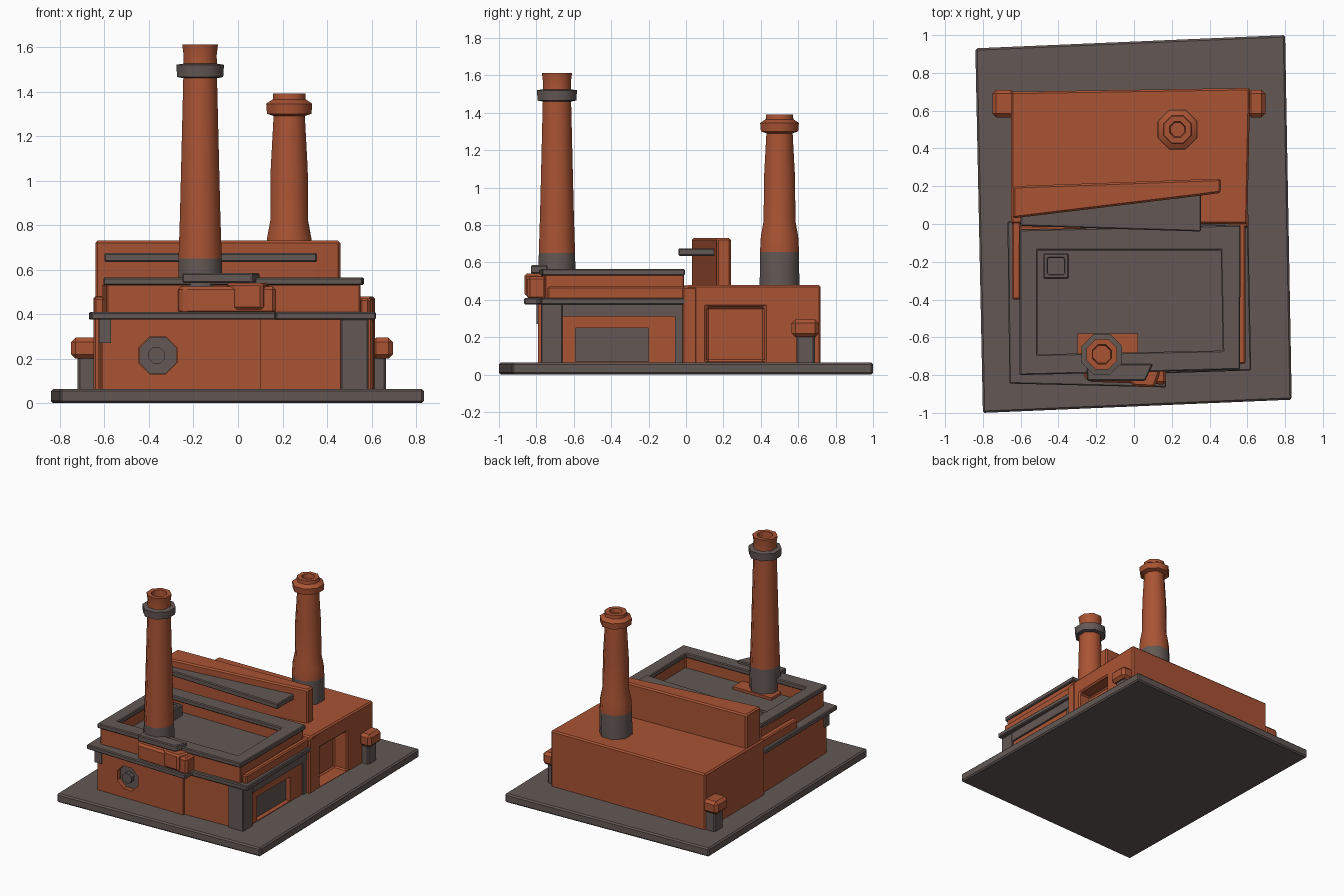
import bpy, bmesh, math

if "Cube" in bpy.data.objects:
    bpy.data.objects.remove(bpy.data.objects["Cube"])


def material(name, rgb):
    m = bpy.data.materials.new(name)
    m.diffuse_color = (*rgb, 1)
    m.use_nodes = True
    m.node_tree.nodes["Principled BSDF"].inputs["Base Color"].default_value = m.diffuse_color
    return m


BRICK = material("brick orange", (0.40, 0.088, 0.034))
STONE = material("warm grey stone", (0.125, 0.098, 0.09))


def finish(name, bm, mats, bevel=0.0):
    bmesh.ops.recalc_face_normals(bm, faces=bm.faces)
    me = bpy.data.meshes.new(name)
    bm.to_mesh(me)
    bm.free()
    ob = bpy.data.objects.new(name, me)
    bpy.context.collection.objects.link(ob)
    for m in mats:
        me.materials.append(m)
    if bevel:
        mod = ob.modifiers.new("soft edges", 'BEVEL')
        mod.width = bevel
        mod.segments = 1
        mod.limit_method = 'ANGLE'
    return ob


def prism(name, pts, z0, z1, mat, bevel=0.0):
    """Upright prism over a plan outline."""
    bm = bmesh.new()
    f = bm.faces.new([bm.verts.new((x, y, z0)) for x, y in pts])
    r = bmesh.ops.extrude_face_region(bm, geom=[f])
    verts = [v for v in r["geom"] if isinstance(v, bmesh.types.BMVert)]
    bmesh.ops.translate(bm, vec=(0, 0, z1 - z0), verts=verts)
    return finish(name, bm, [mat], bevel)


def box(name, x, y, z, mat, bevel=0.0):
    pts = [(x[0], y[0]), (x[1], y[0]), (x[1], y[1]), (x[0], y[1])]
    return prism(name, pts, z[0], z[1], mat, bevel)


def ring(name, outer, inner, z0, z1, mat):
    """Four-sided hollow frame between two plan outlines."""
    bm = bmesh.new()
    loops = [[bm.verts.new((x, y, z)) for x, y in pts]
             for pts, z in ((outer, z0), (outer, z1), (inner, z1), (inner, z0))]
    for k in range(4):
        a, b = loops[k], loops[(k + 1) % 4]
        for i in range(4):
            j = (i + 1) % 4
            bm.faces.new((a[i], a[j], b[j], b[i]))
    return finish(name, bm, [mat], 0.006)


def lathe(name, cx, cy, profile, sides, stone_range):
    """Round stack; faces whose height lies in a stone range turn grey."""
    bm = bmesh.new()
    loops = []
    for r, z in profile:
        loops.append([bm.verts.new((cx + r * math.cos(2 * math.pi * (i + .5) / sides),
                                    cy + r * math.sin(2 * math.pi * (i + .5) / sides), z))
                      for i in range(sides)])
    for a, b in zip(loops, loops[1:]):
        for i in range(sides):
            j = (i + 1) % sides
            f = bm.faces.new((a[i], a[j], b[j], b[i]))
            z = f.calc_center_median().z
            f.material_index = int(any(lo <= z <= hi for lo, hi in stone_range))
    bm.faces.new(loops[0])
    bm.faces.new(loops[-1])
    ob = finish(name, bm, [BRICK, STONE])
    bpy.ops.object.select_all(action='DESELECT')
    ob.select_set(True)
    bpy.context.view_layer.objects.active = ob
    bpy.ops.object.shade_smooth_by_angle(angle=math.radians(50))
    return ob


def octagon(name, cx, cz, r, y0, y1, mat):
    """Eight-sided disc facing the front."""
    bm = bmesh.new()
    rings = [[bm.verts.new((cx + r * math.cos(math.pi * (i + .5) / 4), y,
                            cz + r * math.sin(math.pi * (i + .5) / 4))) for i in range(8)]
             for y in (y0, y1)]
    for i in range(8):
        j = (i + 1) % 8
        bm.faces.new((rings[0][i], rings[0][j], rings[1][j], rings[1][i]))
    bm.faces.new(rings[0])
    bm.faces.new(rings[1])
    return finish(name, bm, [mat])


def cut(target, cutter):
    mod = target.modifiers.new("cut", 'BOOLEAN')
    mod.operation = 'DIFFERENCE'
    mod.object = cutter
    bpy.context.view_layer.objects.active = target
    bpy.ops.object.modifier_apply(modifier=mod.name)
    bpy.data.objects.remove(cutter)


# Slightly skewed ground slab
prism("ground_slab", [(-0.80, -1.0), (0.835, -0.93), (0.80, 1.0), (-0.84, 0.93)],
      0, 0.065, STONE, 0.01)

# Rear hall with a niche in its right wall
rear = prism("rear_hall", [(-0.65, 0.0), (0.60, 0.0), (0.615, 0.72), (-0.65, 0.70)],
             0.05, 0.48, BRICK)
cut(rear, box("niche_cutter", (0.50, 0.8), (0.11, 0.42), (0.07, 0.36), BRICK))
mod = rear.modifiers.new("soft edges", 'BEVEL')
mod.width, mod.segments, mod.limit_method = 0.012, 1, 'ANGLE'

# Tall slanted wall on the hall roof and its ledge
prism("roof_wall", [(-0.64, 0.03), (0.35, 0.15), (0.46, 0.165), (0.46, 0.24), (-0.64, 0.20)],
      0.42, 0.73, BRICK, 0.01)
prism("roof_ledge", [(-0.60, -0.01), (0.355, -0.04), (0.355, 0.16), (-0.60, 0.05)],
      0.635, 0.675, STONE, 0.006)

# Front hall: stepped front, round window hole, side doorway
front = prism("front_hall", [(-0.61, -0.79), (0.10, -0.79), (0.10, -0.775), (0.47, -0.76),
                             (0.57, -0.74), (0.57, 0.03), (-0.63, 0.03)], 0.05, 0.40, BRICK)
cut(front, octagon("window_cutter", -0.36, 0.215, 0.092, -0.9, -0.75, BRICK))
cut(front, box("door_cutter", (0.53, 0.7), (-0.59, -0.20), (0.07, 0.25), BRICK))
octagon("window_pane", -0.36, 0.215, 0.09, -0.757, -0.749, STONE)
box("door_panel", (0.528, 0.536), (-0.59, -0.20), (0.07, 0.25), STONE)
octagon("window_block", -0.365, 0.215, 0.04, -0.79, -0.75, STONE)

# Grey corner pier, lintel band and door frame edges
box("corner_pier", (0.46, 0.585), (-0.775, -0.66), (0.05, 0.38), STONE, 0.006)
box("lintel_band", (0.56, 0.585), (-0.66, -0.02), (0.31, 0.38), STONE)
box("rear_side_strip", (0.56, 0.58), (-0.06, -0.02), (0.06, 0.31), STONE)
box("left_corner_block", (-0.625, -0.57), (-0.80, -0.75), (0.27, 0.38), STONE)
box("hall_joint_pier", (0.50, 0.605), (-0.02, 0.06), (0.05, 0.47), BRICK, 0.01)

# Cornice running around the front hall
prism("cornice", [(-0.66, -0.845), (0.17, -0.865), (0.17, -0.79), (0.62, -0.775),
                  (0.605, 0.0), (-0.67, 0.015)], 0.375, 0.41, STONE, 0.006)

# Parapet wall, cap and sunken roof
wall_out = [(-0.59, -0.785), (0.55, -0.755), (0.55, -0.01), (-0.61, -0.01)]
wall_in = [(-0.52, -0.70), (0.48, -0.68), (0.48, -0.12), (-0.52, -0.12)]
ring("parapet", wall_out, wall_in, 0.40, 0.535, BRICK)
cap_out = [(-0.605, -0.80), (0.56, -0.77), (0.565, -0.005), (-0.605, -0.03)]
cap_in = [(-0.51, -0.69), (0.47, -0.67), (0.46, -0.14), (-0.51, -0.14)]
ring("parapet_cap", cap_out, cap_in, 0.53, 0.565, STONE)
box("sunken_roof", (-0.55, 0.51), (-0.73, -0.09), (0.40, 0.45), STONE)
box("chimney_plinth", (-0.30, 0.02), (-0.70, -0.58), (0.44, 0.47), BRICK)
box("left_strip", (-0.645, -0.60), (-0.40, 0.02), (0.40, 0.475), BRICK, 0.008)
box("right_strip", (0.55, 0.59), (-0.74, 0.0), (0.40, 0.47), BRICK, 0.008)

# Bulging bay in the parapet front, with its raised cap
prism("front_bay", [(-0.27, -0.80), (-0.24, -0.835), (0.17, -0.85), (0.17, -0.72), (-0.27, -0.74)],
      0.40, 0.525, BRICK, 0.015)
prism("bay_block", [(-0.06, -0.80), (0.0, -0.86), (0.11, -0.865), (0.14, -0.78), (0.08, -0.72)],
      0.42, 0.54, BRICK, 0.012)
prism("bay_cap", [(-0.25, -0.83), (0.06, -0.83), (0.10, -0.74), (-0.25, -0.74)],
      0.54, 0.585, STONE, 0.006)

# Small square roof vent
vent_o = [(-0.48, -0.29), (-0.345, -0.29), (-0.345, -0.155), (-0.48, -0.155)]
vent_i = [(-0.455, -0.265), (-0.37, -0.265), (-0.37, -0.18), (-0.455, -0.18)]
ring("roof_vent", vent_o, vent_i, 0.44, 0.53, STONE)

# Hall side buttresses: grey post under a brick knob
for side, (x0, x1, k0, k1) in {"left": (-0.72, -0.63, -0.75, -0.63),
                               "right": (0.60, 0.665, 0.60, 0.695)}.items():
    box(side + "_buttress_post", (x0, x1), (0.59, 0.69), (0.05, 0.21), STONE, 0.01)
    box(side + "_buttress_knob", (k0, k1), (0.565, 0.71), (0.20, 0.295), BRICK, 0.02)

# Tall front chimney with grey foot, collar and open mouth
lathe("front_chimney", -0.17, -0.69,
      [(0.108, 0.44), (0.106, 0.60), (0.105, 0.65), (0.098, 0.85), (0.082, 1.46),
       (0.112, 1.465), (0.116, 1.52), (0.082, 1.525), (0.08, 1.56), (0.087, 1.612),
       (0.055, 1.612), (0.05, 1.54)], 8, [(0.5, 0.655), (1.455, 1.523)])

# Shorter rear chimney with grey foot and brick collar
lathe("rear_chimney", 0.23, 0.50,
      [(0.115, 0.46), (0.113, 0.655), (0.108, 0.74), (0.092, 0.82), (0.09, 1.05),
       (0.076, 1.29), (0.108, 1.30), (0.112, 1.345), (0.08, 1.365), (0.078, 1.39),
       (0.045, 1.39), (0.04, 1.36)], 8, [(0.45, 0.66)])
